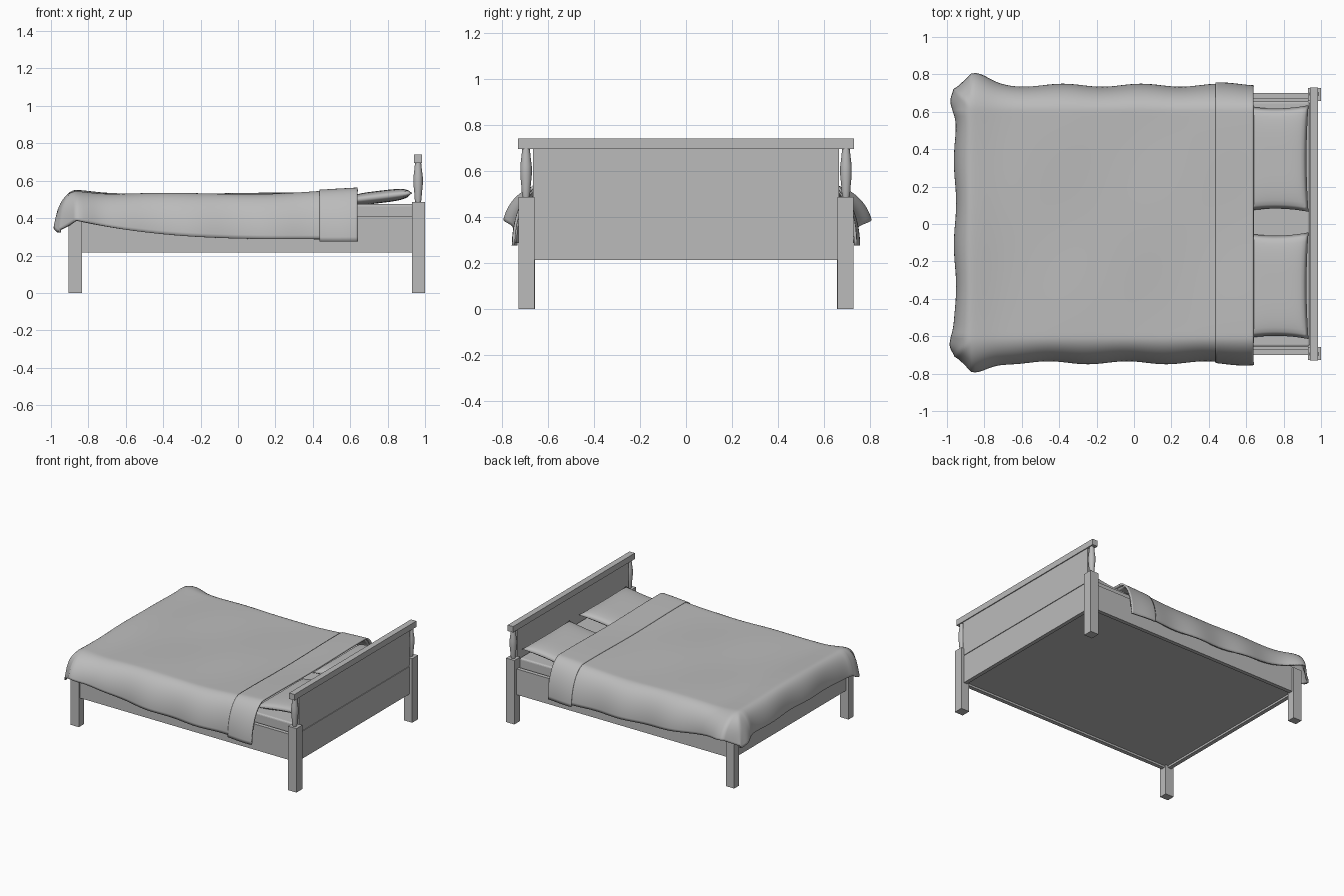
import bpy, bmesh
from math import sin, cos, pi, exp, radians

if "Cube" in bpy.data.objects:
    bpy.data.objects.remove(bpy.data.objects["Cube"], do_unlink=True)

grey = bpy.data.materials.new("plain grey")
grey.use_nodes = True
GREY = (0.5, 0.5, 0.5, 1)
grey.diffuse_color = GREY
grey.node_tree.nodes["Principled BSDF"].inputs["Base Color"].default_value = GREY


def add_object(name, bm, smooth=False):
    bmesh.ops.recalc_face_normals(bm, faces=bm.faces)
    mesh = bpy.data.meshes.new(name)
    bm.to_mesh(mesh)
    bm.free()
    mesh.materials.append(grey)
    for p in mesh.polygons:
        p.use_smooth = smooth
    ob = bpy.data.objects.new(name, mesh)
    bpy.context.collection.objects.link(ob)
    return ob


def box(name, x, y, z):
    bm = bmesh.new()
    bmesh.ops.create_cube(bm, size=1)
    for v in bm.verts:
        v.co = [(r[0] + r[1]) / 2 + c * (r[1] - r[0]) for r, c in zip((x, y, z), v.co)]
    return add_object(name, bm)


def surface(bm, nu, nv, func):
    """Grid of quads over the unit square, shaped by func(u, v)."""
    rows = [[bm.verts.new(func(i / nu, j / nv)) for j in range(nv + 1)] for i in range(nu + 1)]
    for a, b in zip(rows, rows[1:]):
        for j in range(nv):
            bm.faces.new((a[j], a[j + 1], b[j + 1], b[j]))


def lathe(name, profile, x, y, steps=16):
    bm = bmesh.new()
    verts = [bm.verts.new((x + r, y, z)) for r, z in profile]
    edges = [bm.edges.new(p) for p in zip(verts, verts[1:])]
    bmesh.ops.spin(bm, geom=verts + edges, cent=(x, y, 0), axis=(0, 0, 1),
                   angle=2 * pi, steps=steps)
    bmesh.ops.remove_doubles(bm, verts=bm.verts, dist=0.0005)
    return add_object(name, bm, True)


# Posts, turned spindles and side rails, mirrored left and right
spindle = [(0.014, 0.48), (0.018, 0.5), (0.02, 0.53), (0.025, 0.58),
           (0.025, 0.62), (0.02, 0.66), (0.016, 0.7)]
for side, s in (("left", 1), ("right", -1)):
    width = sorted((s * 0.658, s * 0.728))
    box(f"{side}_head_post", (0.93, 1.0), width, (0, 0.485))
    box(f"{side}_foot_post", (-0.905, -0.835), sorted((s * 0.655, s * 0.715)), (0, 0.4))
    box(f"{side}_rail", (-0.84, 0.935), sorted((s * 0.67, s * 0.7)), (0.215, 0.41))
    lathe(f"{side}_spindle", spindle, 0.963, s * 0.695)

# Headboard, footboard and base
box("headboard_cap", (0.94, 0.985), (-0.73, 0.73), (0.695, 0.74))
box("headboard_upper", (0.948, 0.978), (-0.665, 0.665), (0.43, 0.7))
box("headboard_groove", (0.953, 0.973), (-0.66, 0.66), (0.415, 0.435))
box("headboard_lower", (0.948, 0.978), (-0.66, 0.66), (0.212, 0.42))
box("footboard", (-0.885, -0.855), (-0.66, 0.66), (0.215, 0.4))
box("bed_base", (-0.86, 0.95), (-0.675, 0.675), (0.23, 0.27))

# Mattress with softened edges
mattress = box("mattress", (-0.85, 0.94), (-0.655, 0.655), (0.26, 0.475))
bevel = mattress.modifiers.new("soft_edges", "BEVEL")
bevel.width, bevel.segments = 0.012, 3


# Pillows: two puffed skins with pinched sides, tilted up at the head
def pillow(name, cy):
    bm = bmesh.new()
    for face in (1, -1):
        def shape(u, v):
            a, b = 2 * u - 1, 2 * v - 1
            puff = ((1 - a ** 4) * (1 - b ** 4)) ** 0.5
            x = 0.755 + 0.178 * a * (1 - 0.06 * (1 - b * b))
            y = cy + 0.285 * b * (1 - 0.06 * (1 - a * a))
            return x, y, 0.513 + face * 0.033 * puff + 0.12 * (x - 0.755)
        surface(bm, 20, 24, shape)
    bmesh.ops.remove_doubles(bm, verts=bm.verts, dist=0.0005)
    add_object(name, bm, True)


pillow("left_pillow", 0.35)
pillow("right_pillow", -0.33)


# Cloth draped over the mattress, rounded over both sides and the foot
def drape(x_head, x_foot, over_foot, lift, hem_end):
    def shape(u, v):
        across = 2 * v - 1
        sign = 1 if across > 0 else -1
        ty = max(0, (abs(across) - 0.6) / 0.4)
        tx = max(0, (u - 0.82) / 0.18) if over_foot else 0
        x = x_head + (x_foot - x_head) * (min(1, u / 0.82) if over_foot else u)
        y = 0.6 * min(1, abs(across) / 0.6)
        sx, sy = sin(tx * pi / 2), sin(ty * pi / 2)

        # Overhang, flared ears beside each corner and a tuck between them
        ear_y = 0.06 * ty * exp(-((x + 0.86) / 0.1) ** 2)
        ear_x = 0.045 * tx * exp(-((y + 0.13 * sy - 0.69) / 0.09) ** 2)
        wave = 0.008 * ty * sin(15 * x + sign)
        y += (0.135 + lift) * sy + ear_y + wave - 0.08 * sx * sy
        wave_x = 0.006 * tx * sin(14 * y * sign)
        x_out = x - 0.085 * sx - ear_x + wave_x + 0.03 * sx * sy

        # Gentle lumps on top, higher at the foot and towards the pillows
        top = 0.524 + lift + 0.004 * sin(7 * x + 1) * cos(6 * y * sign)
        top += 0.016 * exp(-((x + 0.88) / 0.12) ** 2) + 0.022 * max(0, x) ** 2 / 0.4
        hem = hem_end + (0.1 * ((0.44 - x) / 1.3) ** 3 if x < 0.44 else 0)
        drop_y = (top - hem) * (1 - cos(ty * pi / 2))
        drop_x = 0.165 * (1 - cos(tx * pi / 2))
        z = top - max(drop_x, drop_y) - 0.05 * sx * sy
        return x_out, sign * y, z
    return shape


def cloth(name, thickness, nu, *args):
    bm = bmesh.new()
    surface(bm, nu, 90, drape(*args))
    ob = add_object(name, bm, True)
    solid = ob.modifiers.new("thickness", "SOLIDIFY")
    solid.thickness, solid.offset = thickness, 0
    bpy.ops.object.select_all(action="DESELECT")
    bpy.context.view_layer.objects.active = ob
    ob.select_set(True)
    bpy.ops.object.shade_smooth_by_angle(angle=radians(50))


cloth("blanket", 0.014, 90, 0.62, -0.865, True, 0, 0.287)
cloth("folded_sheet", 0.012, 16, 0.64, 0.435, False, 0.008, 0.275)
